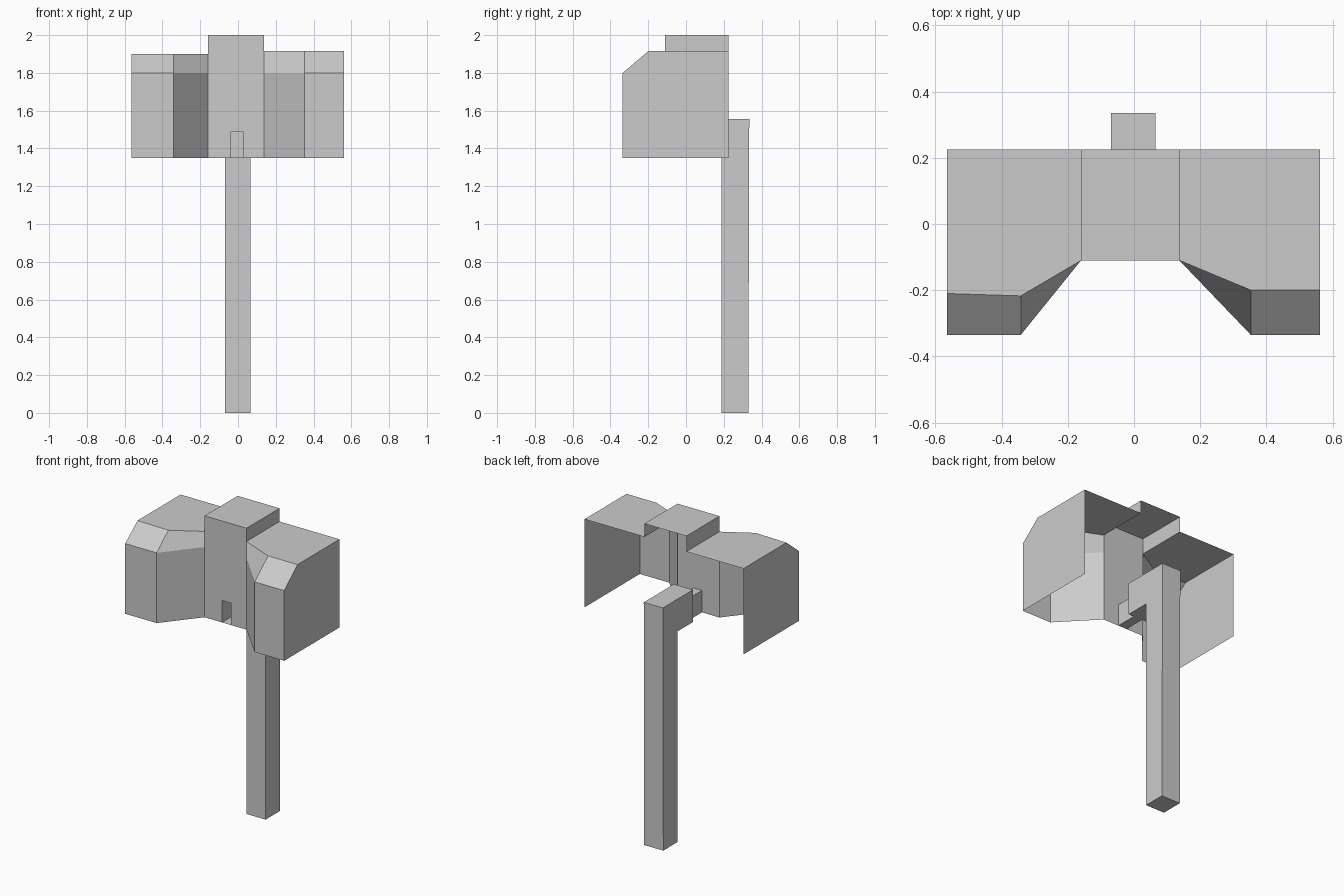
import bpy, bmesh
from mathutils import Vector

if "Cube" in bpy.data.objects:
    bpy.data.objects.remove(bpy.data.objects["Cube"])


def make_object(name, faces, recalc=False):
    """Build one mesh from polygons, welding shared corners."""
    bm = bmesh.new()
    for pts in faces:
        bm.faces.new([bm.verts.new(Vector(p)) for p in pts])
    bmesh.ops.remove_doubles(bm, verts=bm.verts, dist=0.0005)
    if recalc:
        bmesh.ops.recalc_face_normals(bm, faces=bm.faces)
    bmesh.ops.dissolve_limit(bm, angle_limit=0.01, verts=bm.verts, edges=bm.edges)
    mesh = bpy.data.meshes.new(name)
    bm.to_mesh(mesh)
    bm.free()
    obj = bpy.data.objects.new(name, mesh)
    bpy.context.collection.objects.link(obj)
    return obj


BOTTOM, SHOULDER, TOP = 1.35, 1.80, 2.0
BACK, FRONT, MID_FRONT = 0.225, -0.335, -0.11
XL, XR = -0.16, 0.137          # sides of the centre column
ROOF_L, ROOF_R = 1.90, 1.915   # roof heights of the two side wings


def wing(name, outer, corner, inner, roof, y_out, y_in):
    """Thin side wing, open at the back and underneath."""
    path = [(outer, BACK), (outer, FRONT), (corner, FRONT), (inner, MID_FRONT)]
    upper = [(outer, BACK), (outer, y_out), (corner, y_in), (inner, MID_FRONT)]
    rings = [[(x, y, z) for x, y in p] for p, z in
             ((path, BOTTOM), (path, SHOULDER), (upper, roof))]
    faces = []
    for low, high in zip(rings, rings[1:]):
        for i in range(3):
            quad = [low[i], low[i + 1], high[i + 1], high[i]]
            faces.append(quad if outer < 0 else quad[::-1])
    top = rings[2] + [(inner, BACK, roof)]
    faces.append(top if outer < 0 else top[::-1])
    return make_object(name, faces)


wing("left_wing", -0.565, -0.342, XL, ROOF_L, -0.21, -0.217)
wing("right_wing", 0.562, 0.353, XR, ROOF_R, -0.20, -0.20)

# Centre column: front wall with a slot, roof and the exposed side strips
SL, SR, SLOT_TOP = -0.036, 0.026, 1.49
front = [(XL, BOTTOM), (SL, BOTTOM), (SL, SLOT_TOP), (SR, SLOT_TOP),
         (SR, BOTTOM), (XR, BOTTOM), (XR, TOP), (XL, TOP)]
make_object("centre_column", [
    [(x, MID_FRONT, z) for x, z in front],
    [(XL, MID_FRONT, TOP), (XR, MID_FRONT, TOP), (XR, BACK, TOP), (XL, BACK, TOP)],
    [(XL, MID_FRONT, ROOF_L), (XL, MID_FRONT, TOP), (XL, BACK, TOP), (XL, BACK, ROOF_L)],
    [(XR, MID_FRONT, ROOF_R), (XR, BACK, ROOF_R), (XR, BACK, TOP), (XR, MID_FRONT, TOP)],
])

# Hollow slot tunnel running back from the front wall to the arm
ARM_FRONT = 0.03
loop = [(SL, BOTTOM), (SR, BOTTOM), (SR, SLOT_TOP), (SL, SLOT_TOP)]
make_object("slot_tunnel", [
    [(a[0], MID_FRONT, a[1]), (a[0], ARM_FRONT, a[1]),
     (b[0], ARM_FRONT, b[1]), (b[0], MID_FRONT, b[1])]
    for a, b in zip(loop, loop[1:] + loop[:1])])

# Upright post with its forward arm, extruded from a side profile
profile = [(0.187, 0), (0.33, 0), (0.335, 1.557), (ARM_FRONT, 1.557),
           (ARM_FRONT, BOTTOM), (0.187, BOTTOM)]
PL, PR = -0.07, 0.065
sides = [[(PL, *a), (PL, *b), (PR, *b), (PR, *a)]
         for a, b in zip(profile, profile[1:] + profile[:1])]
make_object("post_and_arm", sides + [[(x, y, z) for y, z in profile] for x in (PL, PR)],
            recalc=True)
